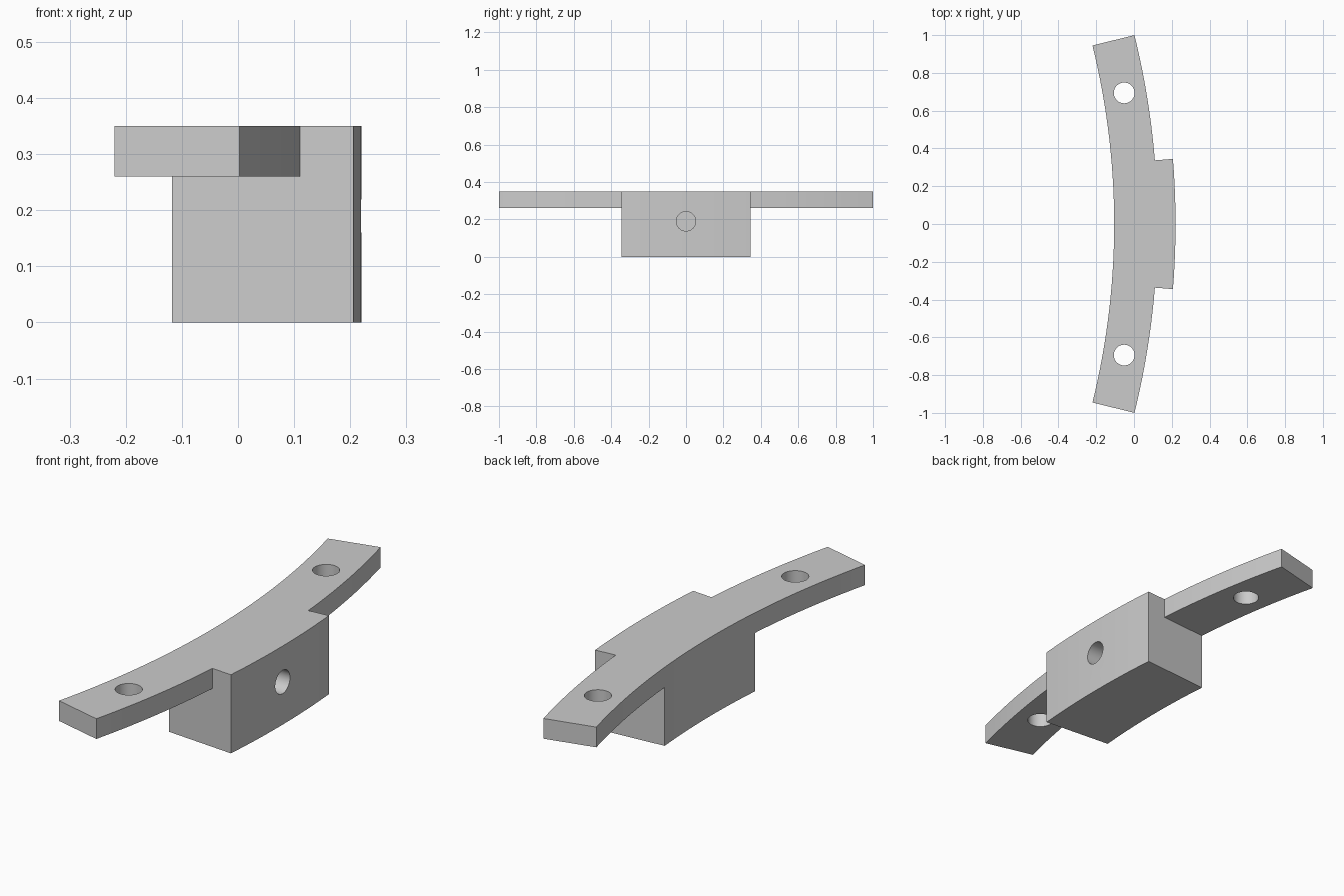
import bpy, bmesh, math
from mathutils import Vector, Matrix

cube = bpy.data.objects.get("Cube")
if cube:
    bpy.data.objects.remove(cube, do_unlink=True)

# Shared centre of the concentric arcs, radii, half angles and heights
CENTRE_X = -4.05
R_IN, R_OUT, R_PAD = 3.945, 4.174, 4.27
ARM_ANGLE, PAD_ANGLE = math.radians(13.86), math.radians(4.63)
TOP, ARM_BOTTOM = 0.35, 0.26

grey = bpy.data.materials.new("grey")
grey.use_nodes = True
colour = (0.6, 0.6, 0.6, 1)
grey.diffuse_color = colour
grey.node_tree.nodes["Principled BSDF"].inputs["Base Color"].default_value = colour


def arc(radius, start, end, steps):
    angles = [start + (end - start) * i / steps for i in range(steps + 1)]
    return [(CENTRE_X + radius * math.cos(a), radius * math.sin(a), TOP) for a in angles]


def extrude_down(bm, faces, depth):
    """Extrude faces down and return the new lower faces."""
    new = bmesh.ops.extrude_face_region(bm, geom=faces)["geom"]
    verts = [g for g in new if isinstance(g, bmesh.types.BMVert)]
    bmesh.ops.translate(bm, vec=(0, 0, -depth), verts=verts)
    return [g for g in new if isinstance(g, bmesh.types.BMFace)]


def cut_hole(target, radius, depth, location, turn=0):
    """Cut a round hole whose axis is z, turned about y."""
    bpy.ops.mesh.primitive_cylinder_add(vertices=48, radius=radius, depth=depth,
                                        location=location, rotation=(0, turn, 0))
    cutter = bpy.context.object
    cutter.name = "hole_cutter"
    cutter.hide_render = True
    cutter.data.materials.append(grey)
    mod = target.modifiers.new("hole", "BOOLEAN")
    mod.operation, mod.solver, mod.object = "DIFFERENCE", "EXACT", cutter
    bpy.context.view_layer.objects.active = target
    bpy.ops.object.modifier_apply(modifier=mod.name)
    bpy.data.objects.remove(cutter, do_unlink=True)


# Top outline: two arms and the wider pad between them
bm = bmesh.new()
sectors = []
for start, end, steps, outer in ((-ARM_ANGLE, -PAD_ANGLE, 10, R_OUT),
                                 (-PAD_ANGLE, PAD_ANGLE, 10, R_PAD),
                                 (PAD_ANGLE, ARM_ANGLE, 10, R_OUT)):
    outline = arc(outer, start, end, steps) + arc(R_IN, end, start, steps)
    if outer == R_PAD:
        # Step corners shared with the arms
        low, high = arc(R_OUT, start, end, 1)
        outline = [low] + outline[:steps + 1] + [high] + outline[steps + 1:]
    sectors.append(bm.faces.new([bm.verts.new(p) for p in outline]))
bmesh.ops.remove_doubles(bm, verts=bm.verts, dist=0.0001)

# Extrude the curved plate, then carry the pad down as the block
lower = extrude_down(bm, bm.faces[:], TOP - ARM_BOTTOM)
pad = max(lower, key=lambda f: f.calc_center_median().x)
extrude_down(bm, [pad], ARM_BOTTOM)

bmesh.ops.recalc_face_normals(bm, faces=bm.faces)
# Merge the coplanar top sectors into one face
seams = [e for e in bm.edges if all(abs(v.co.z - TOP) < 0.001 for v in e.verts)
         and len(e.link_faces) == 2 and all(f.normal.z > 0.9 for f in e.link_faces)]
bmesh.ops.dissolve_edges(bm, edges=seams)

mesh = bpy.data.meshes.new("curved_bracket")
bm.to_mesh(mesh)
bm.free()
mesh.materials.append(grey)
bracket = bpy.data.objects.new("curved_bracket", mesh)
bpy.context.collection.objects.link(bracket)

# Screw holes through the arms, and a blind hole in the block's outer face
for side in (-1, 1):
    cut_hole(bracket, 0.055, 0.3, (-0.052, side * 0.694, 0.3))
cut_hole(bracket, 0.052, 0.3, (0.14, 0, 0.19), math.pi / 2)

bpy.ops.object.select_all(action="DESELECT")
bracket.select_set(True)
bpy.context.view_layer.objects.active = bracket
bpy.ops.object.shade_smooth_by_angle(angle=math.radians(30))
